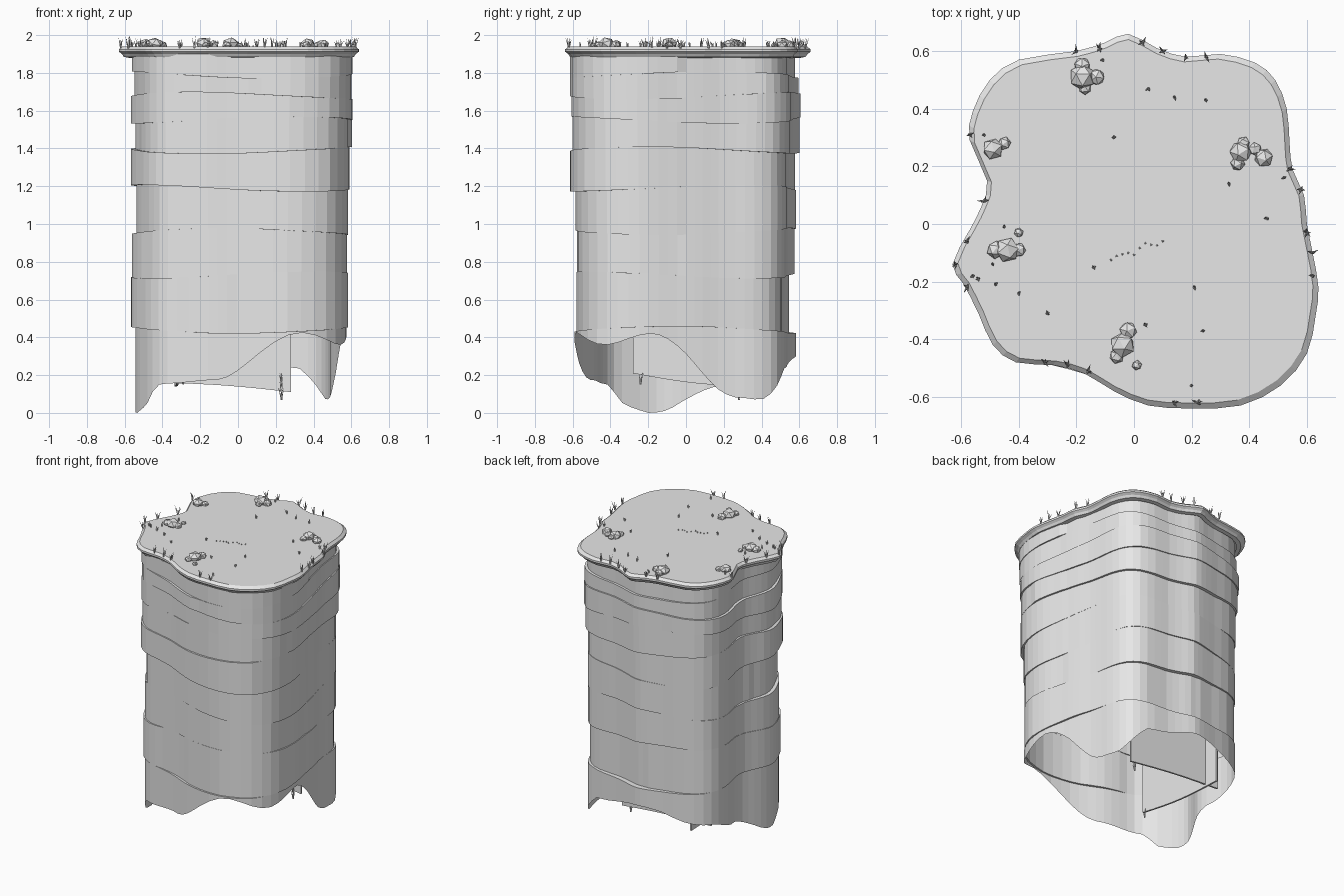
import bpy, bmesh, math, random
from mathutils import Vector, Matrix

random.seed(7)
if "Cube" in bpy.data.objects:
    bpy.data.objects.remove(bpy.data.objects["Cube"], do_unlink=True)

stone = bpy.data.materials.new("pale_grey_stone")
stone.use_nodes = True
GREY = (0.8, 0.8, 0.8, 1)
stone.diffuse_color = GREY
stone.node_tree.nodes["Principled BSDF"].inputs["Base Color"].default_value = GREY


def finish(name, bm):
    """Turn a bmesh into a named object with the stone material."""
    bmesh.ops.recalc_face_normals(bm, faces=bm.faces)
    mesh = bpy.data.meshes.new(name)
    bm.to_mesh(mesh)
    bm.free()
    mesh.materials.append(stone)
    obj = bpy.data.objects.new(name, mesh)
    bpy.context.collection.objects.link(obj)
    return obj


def skin(bm, rings):
    """Bridge consecutive closed rings of points."""
    loops = [[bm.verts.new(p) for p in ring] for ring in rings]
    for low, high in zip(loops, loops[1:]):
        for i in range(len(low)):
            j = (i + 1) % len(low)
            bm.faces.new((low[i], low[j], high[j], high[i]))
    return loops


def ease(t):
    return t * t * (3 - 2 * t)


# Plan outline of the plateau in hundredths, smoothed to twice the points
PLAN = [(60, 0), (59, 10), (55, 19), (54, 28), (53, 40), (49, 50), (42, 56), (30, 59),
        (18, 58), (8, 61), (-2, 66), (-10, 63), (-20, 60), (-40, 57), (-50, 50),
        (-56, 39), (-57, 29), (-51, 15), (-53, 6), (-57, -2), (-63, -14), (-59, -21),
        (-54, -31), (-49, -42), (-41, -48), (-28, -49), (-17, -52), (-7, -58),
        (5, -63), (20, -64), (37, -63), (51, -56), (60, -45), (63, -32), (64, -22), (62, -10)]
plan = []
for i, point in enumerate(PLAN):
    a, b, c, d = (Vector(PLAN[(i + k) % len(PLAN)]) / 100 for k in (-1, 0, 1, 2))
    plan += [b, (b + c) * 0.5625 - (a + d) * 0.0625]
COUNT = len(plan)
angles = [math.degrees(math.atan2(p.y, p.x)) % 360 for p in plan]
# The cliff below follows a softer version of the plan
body = [(plan[i - 2] + p * 2 + plan[(i + 2) % COUNT]) / 4 for i, p in enumerate(plan)]

# Height of the ragged lower edge by compass angle
HEM = [(30, .08), (40, .07), (60, .24), (95, .3), (140, .22), (160, .14), (199, 0),
       (211, .03), (227, .155), (257, .175), (300, .425), (322, .36), (342, .42), (390, .08)]


def hem_height(angle):
    if angle < HEM[0][0]:
        angle += 360
    for (a0, z0), (a1, z1) in zip(HEM, HEM[1:]):
        if a0 <= angle <= a1:
            return z0 + (z1 - z0) * ease((angle - a0) / (a1 - a0))


# Cliff: stacked strata; each row is its width (percent) toward +x, +y, -x, -y
SEAMS = [0, .44, .73, .96, 1.19, 1.39, 1.55, 1.68, 1.79, 1.9]
WIDTHS = [(89, 92, 90, 92), (91, 86, 92, 88), (90, 90, 92, 89), (90, 91, 89, 90),
          (91, 91, 92, 95), (92, 93, 90, 94), (95, 95, 94, 94), (93, 92, 89, 97),
          (93, 91, 92, 95)]
BULGE = (.015, .025, .04, .04)


def seam_point(i, seam, layer, shift):
    angle = angles[i]
    side = int(angle // 90)
    w0, w1 = WIDTHS[layer][side], WIDTHS[layer][(side + 1) % 4]
    width = (w0 + (w1 - w0) * ease(angle / 90 - side)) / 100
    width += BULGE[side] * math.sin(math.radians(angle) * 2) ** 2
    p = body[i] * (width + shift)
    z = SEAMS[seam]
    if seam == 0:
        z = hem_height(angle)
    elif seam < len(SEAMS) - 1:
        z += .018 * math.sin(math.radians(angle) * 2 + seam * 1.7)
    return (p.x, p.y, z)


bm = bmesh.new()
rings = []
for layer in range(len(WIDTHS)):
    blocks = []
    while len(blocks) < COUNT:
        blocks += [random.uniform(-.012, .012)] * random.randint(5, 14)
    for seam in (layer, layer + 1):
        rings.append([seam_point(i, seam, layer, blocks[i]) for i in range(COUNT)])
skin(bm, rings)
finish("cliff_strata", bm)

# Overhanging rim and flat top
TOP = 1.94
bm = bmesh.new()
profile = [(.92, 1.88), (.96, 1.885), (.975, 1.9), (1, 1.912), (1, 1.925), (.97, TOP)]
loops = skin(bm, [[(p.x * s, p.y * s, z) for p in plan] for s, z in profile])
bm.faces.new(loops[-1])
finish("plateau_top", bm)


# Two hanging walls inside the hollow, meeting in a corner
def inner_wall(name, start, end, sag):
    bm = bmesh.new()
    pairs = []
    for k in range(9):
        p = Vector(start).lerp(Vector(end), k / 8)
        low = p.z - sag * math.sin(k / 8 * math.pi)
        pairs.append([bm.verts.new((p.x, p.y, z)) for z in (low, .95)])
    for a, b in zip(pairs, pairs[1:]):
        bm.faces.new((a[0], b[0], b[1], a[1]))
    wall = finish(name, bm)
    solid = wall.modifiers.new("thickness", 'SOLIDIFY')
    solid.thickness = .012
    solid.offset = 0


inner_wall("inner_back_wall", (-.42, .32, .16), (.28, .3, .11), -.01)
inner_wall("inner_right_wall", (-.31, -.28, .21), (-.33, .42, .14), .02)

# Rocks: faceted boulders gathered in clusters
ROCKS = [(-18, 51, 4.6), (-13, 51, 3), (-18, 55, 3), (-17, 47, 2.2),
         (-49, 26, 3.8), (-45, 28, 2.4), (-44, -9, 4.4), (-48, -9, 3.2), (-40, -9, 2.6),
         (-40, -3, 1.7), (-4, -42, 4.5), (-2, -37, 3.2), (-6, -46, 2.6), (1, -49, 1.8),
         (37, 25, 4), (45, 23, 3.4), (42, 26, 2.4), (36, 21, 2.6), (38, 28, 2.4)]
bm = bmesh.new()
for x, y, r in ROCKS:
    spin = Matrix.Rotation(random.uniform(0, 6), 4, (random.random(), random.random(), 1))
    place = Matrix.Translation((x / 100, y / 100, TOP + r * .003))
    squash = Matrix.Diagonal((1, 1, .8, 1))
    bmesh.ops.create_icosphere(bm, subdivisions=1, radius=r / 100, matrix=place @ squash @ spin)
finish("rocks", bm)


# Grass: tufts of thin pointed blades
def tuft(bm, x, y, z, height, blades=5, spread=.45):
    for b in range(blades):
        turn = Matrix.Rotation(b * math.tau / blades + random.random(), 4, 'Z')
        lean = Matrix.Rotation(random.uniform(.1, spread), 4, 'X')
        h = height * random.uniform(.6, 1)
        bmesh.ops.create_cone(bm, segments=3, radius1=.005, radius2=0, depth=h,
                              matrix=Matrix.Translation((x, y, z)) @ turn @ lean
                              @ Matrix.Translation((0, 0, h / 2)))


EDGE = [(-20, 60), (-12, 61), (3, 63), (10, 60), (18, 58), (25, 58), (-57, 31), (-52, 8),
        (-58, -6), (-62, -14), (-58, -22), (-31, -48), (-23, -49), (-16, -51), (14, -62),
        (22, -62), (54, 19), (58, 12), (60, -3), (62, -10), (62, -18)]
FIELD = [(-52, 31), (-11, 57), (5, 47), (14, 44), (25, 43), (-7, 30), (33, 14), (46, 2), (52, 16),
         (-45, -1), (-49, -14), (-56, -18), (-54, -19), (-48, -21), (-40, -24), (-30, -31),
         (-14, -15), (21, -22), (24, -37), (4, -35), (20, -56)]
bm = bmesh.new()
for spots, base, height, blades in ((EDGE, TOP - .01, .068, 5), (FIELD, TOP, .035, 4)):
    for x, y in spots:
        tuft(bm, x / 100, y / 100, base, height, blades)
# Sparse sprouts in the middle
for k in range(10):
    tuft(bm, -.08 + .02 * k, -.12 + .007 * k + random.uniform(-.02, .03), TOP, .012, 1)
finish("grass", bm)

# Hanging roots below the inner walls
bm = bmesh.new()
for z in (.07, .11, .15):
    tuft(bm, .23, .28, z, .07, 6, .3)
tuft(bm, -.29, -.24, .15, .07)
finish("hanging_roots", bm)
